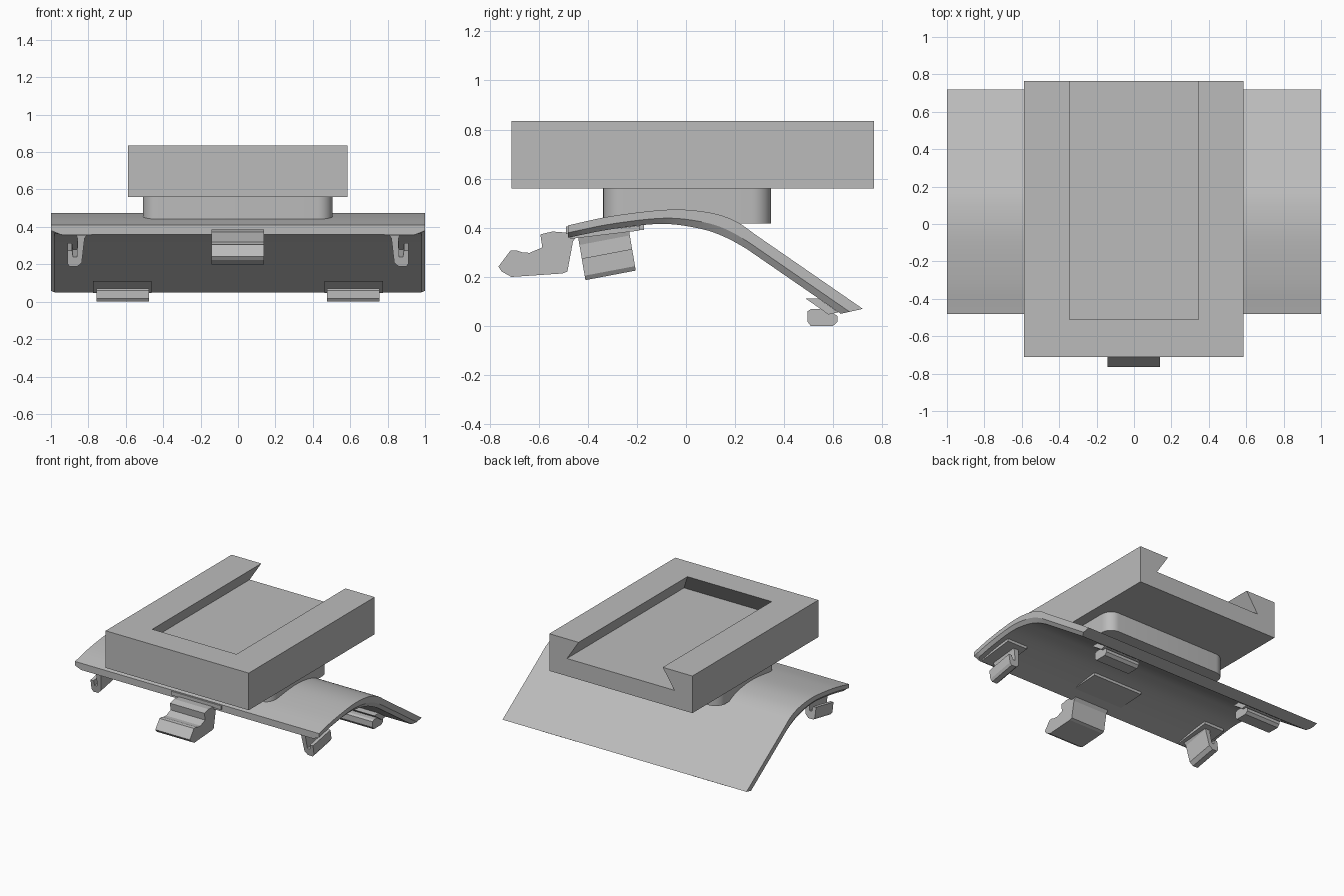
import bpy, bmesh
from mathutils import Vector

if "Cube" in bpy.data.objects:
    bpy.data.objects.remove(bpy.data.objects["Cube"], do_unlink=True)

GREY = (0.5, 0.5, 0.5, 1)
grey = bpy.data.materials.new("plain_grey")
grey.use_nodes = True
grey.diffuse_color = GREY
grey.node_tree.nodes["Principled BSDF"].inputs["Base Color"].default_value = GREY


def loft(name, rings, smooth=False):
    """Skin a list of equal point rings and cap both ends."""
    bm = bmesh.new()
    loops = [[bm.verts.new(p) for p in ring] for ring in rings]
    for a, b in zip(loops, loops[1:]):
        for i in range(len(a)):
            j = (i + 1) % len(a)
            bm.faces.new((a[i], a[j], b[j], b[i]))
    bm.faces.new(loops[0])
    bm.faces.new(loops[-1])
    bmesh.ops.recalc_face_normals(bm, faces=bm.faces)
    mesh = bpy.data.meshes.new(name)
    bm.to_mesh(mesh)
    bm.free()
    mesh.materials.append(grey)
    obj = bpy.data.objects.new(name, mesh)
    bpy.context.collection.objects.link(obj)
    if smooth:
        shade(obj)
    return obj


def shade(obj):
    bpy.ops.object.select_all(action='DESELECT')
    obj.select_set(True)
    bpy.context.view_layer.objects.active = obj
    bpy.ops.object.shade_smooth_by_angle(angle=0.5)


def rect(x0, x1, y0, y1, z):
    return [(x0, y0, z), (x1, y0, z), (x1, y1, z), (x0, y1, z)]


def extrude_x(name, profile, x0, x1):
    """Extrude a (y, z) profile across x."""
    return loft(name, [[(x, y, z) for y, z in profile] for x in (x0, x1)])


# Receiver block with a dovetail pocket, open at the back
block = loft("receiver_block", [rect(-0.588, 0.585, -0.71, 0.765, z) for z in (0.56, 0.835)])
wall = 0.095 / 0.145
cutter = loft("pocket_cutter", [
    rect(-0.345 - d * wall, 0.345 + d * wall, -0.51 - d * wall, 0.9, 0.835 - d)
    for d in (0.145, -0.03)])
cutter.hide_render = True
cutter.hide_viewport = True
cut = block.modifiers.new("pocket", 'BOOLEAN')
cut.operation = 'DIFFERENCE'
cut.solver = 'EXACT'
cut.object = cutter

# Pedestal with rounded upright corners
pedestal = loft("pedestal", [rect(-0.508, 0.505, -0.337, 0.347, z) for z in (0.417, 0.56)])
bm = bmesh.new()
bm.from_mesh(pedestal.data)
upright = [e for e in bm.edges if abs(e.verts[0].co.z - e.verts[1].co.z) > 0.1]
bmesh.ops.bevel(bm, geom=upright, offset=0.08, segments=8, profile=0.5, affect='EDGES')
bm.to_mesh(pedestal.data)
bm.free()
shade(pedestal)

# Curved plate: stations pair an upper (y, z) with a lower (y, z)
stations = [Vector(s) for s in (
    (-0.48, 0.41, -0.48, 0.36), (-0.3, 0.448, -0.3, 0.395), (-0.07, 0.474, -0.1, 0.416),
    (0.09, 0.463, 0.05, 0.398), (0.2, 0.428, 0.15, 0.366), (0.29, 0.367, 0.25, 0.312))]
padded = [2 * stations[0] - stations[1]] + stations + [Vector((0.38, 0.305, 0.34, 0.25))]
curve = []
for a, b, c, d in zip(padded, padded[1:], padded[2:], padded[3:]):
    for k in range(6):
        t = k / 6
        curve.append(0.5 * (2 * b + (c - a) * t + (2 * a - 5 * b + 4 * c - d) * t * t
                            + (3 * b - a - 3 * c + d) * t ** 3))
curve += [stations[-1], Vector((0.72, 0.07, 0.63, 0.05))]
rings = []
for i, s in enumerate(curve):
    top, low = Vector(s[:2]), Vector(s[2:])
    mid = top.lerp(low, 0.6)
    inset = 0.95 if i == 0 else 0.98
    rings.append([(x, *p) for x, p in
                  ((-1, top), (1, top), (1, mid), (inset, low), (-inset, low), (-1, mid))])
loft("curved_plate", rings, smooth=True)

# Front centre hook, with its mounting pad
extrude_x("front_hook_pad", [(-0.488, 0.375), (-0.488, 0.405), (-0.3, 0.43),
                             (-0.17, 0.42), (-0.17, 0.392)], -0.205, 0.203)
extrude_x("front_hook", [
    (-0.764, 0.242), (-0.715, 0.307), (-0.69, 0.308), (-0.666, 0.3), (-0.637, 0.298),
    (-0.585, 0.32), (-0.593, 0.373), (-0.544, 0.385), (-0.48, 0.38), (-0.43, 0.385),
    (-0.46, 0.345), (-0.483, 0.222), (-0.503, 0.214), (-0.711, 0.2), (-0.75, 0.222)],
    -0.143, 0.14)

# Side clips: an (x, z) section swept backwards with a slight tilt
clip = [(0.79, 0.38), (0.82, 0.34), (0.835, 0.21), (0.86, 0.187), (0.9, 0.187), (0.912, 0.205),
        (0.912, 0.275), (0.887, 0.275), (0.882, 0.24), (0.862, 0.24), (0.857, 0.33), (0.87, 0.38)]
foot = [(0.495, 0.06), (0.495, 0.018), (0.508, 0), (0.598, 0), (0.617, 0.018), (0.617, 0.04),
        (0.58, 0.07), (0.51, 0.07)]
foot_pad = [(0.487, 0.112), (0.58, 0.047), (0.62, 0.056), (0.54, 0.112)]
for side, word in ((1, "left"), (-1, "right")):
    loft(word + "_side_clip", [
        [(side * x, y - 0.17 * (z - 0.19), z + 0.19 * (y + 0.41)) for x, z in clip]
        for y in (-0.41, -0.205)])
    loft(word + "_clip_pad", [
        [(side * x, y, z + 0.12 * (y + 0.47)) for x, z in
         ((0.78, 0.355), (0.945, 0.355), (0.945, 0.375), (0.78, 0.375))]
        for y in (-0.47, -0.19)])
    # Rear feet and their sloping pads
    extrude_x(word + "_rear_foot", foot, side * 0.475, side * 0.757)
    extrude_x(word + "_rear_foot_pad", foot_pad, side * 0.462, side * 0.775)
